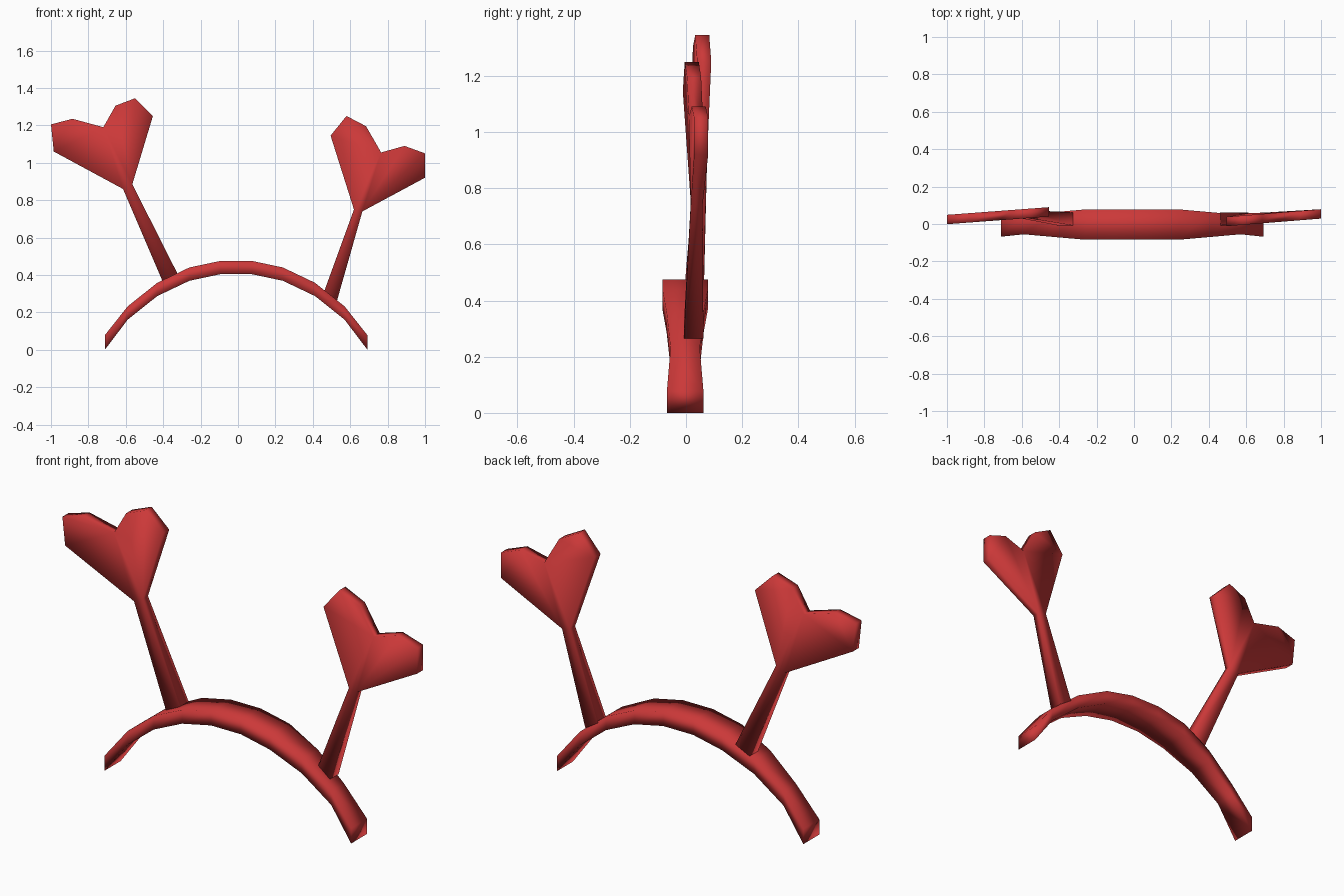
import bpy
import bmesh

if "Cube" in bpy.data.objects:
    bpy.data.objects.remove(bpy.data.objects["Cube"])

red = bpy.data.materials.new("red")
red.diffuse_color = (0.6, 0.04, 0.04, 1)
red.use_nodes = True
red.node_tree.nodes["Principled BSDF"].inputs["Base Color"].default_value = red.diffuse_color


def finish(bm, name):
    bmesh.ops.recalc_face_normals(bm, faces=bm.faces)
    for f in bm.faces:
        f.smooth = True
    mesh = bpy.data.meshes.new(name)
    bm.to_mesh(mesh)
    bm.free()
    mesh.materials.append(red)
    obj = bpy.data.objects.new(name, mesh)
    bpy.context.collection.objects.link(obj)
    return obj


def bridge(bm, a, b):
    n = len(a)
    for i in range(n):
        bm.faces.new((a[i], a[(i + 1) % n], b[(i + 1) % n], b[i]))


# Arched head band: x, top z, half width
def build_band():
    half = [(0.085, 0.475, 0.081), (0.25, 0.44, 0.081), (0.422, 0.358, 0.066),
            (0.58, 0.232, 0.052), (0.702, 0.078, 0.065)]
    stations = [(-x, z, w) for x, z, w in reversed(half)] + half
    bm = bmesh.new()
    rings = []
    for x, z, w in stations:
        x -= 0.01
        t = 0.078 if abs(x) > 0.65 else 0.071
        rings.append([bm.verts.new(p) for p in (
            (x, -w - 0.003, z), (x, w - 0.003, z),
            (x, w - 0.003, z - t), (x, -w - 0.003, z - t))])
    for a, b in zip(rings, rings[1:]):
        bridge(bm, a, b)
    bm.faces.new(rings[0])
    bm.faces.new(rings[-1])
    finish(bm, "head_band")


# Heart on a tapered stem; outline runs from left tip over the lobes to right tip
def build_heart(name, outline, base, y_of, tip_y):
    bm = bmesh.new()
    last = len(outline) - 1
    front, back = [], []
    for i, (x, z) in enumerate(outline):
        tip = i in (0, last)
        y, h = (tip_y, 0.021) if tip else (y_of(x), 0.025)
        front.append(bm.verts.new((x, y - h, z)))
        back.append(bm.verts.new((x, y + h, z)))
    notch = 4
    for side in (front, back):
        bm.faces.new(side[:notch + 1])
        bm.faces.new(side[notch:])
        bm.faces.new((side[0], side[notch], side[last]))
    for i in range(last):
        bm.faces.new((front[i], front[i + 1], back[i + 1], back[i]))
    # Stem shares the heart's tip
    (xl, zl), (xr, zr) = base
    foot = [bm.verts.new(p) for p in (
        (xl, -0.008, zl), (xr, -0.008, zr), (xr, 0.062, zr), (xl, 0.062, zl))]
    bridge(bm, foot, [front[0], front[last], back[last], back[0]])
    bm.faces.new(foot)
    finish(bm, name)


build_band()
build_heart("left_heart",
            [(-0.615, 0.86), (-0.985, 1.06), (-1.0, 1.205), (-0.885, 1.235),
             (-0.72, 1.19), (-0.655, 1.305), (-0.55, 1.345), (-0.455, 1.25),
             (-0.565, 0.885)],
            [(-0.405, 0.37), (-0.325, 0.41)],
            lambda x: 0.024 + (x + 1) * 0.075, 0.053)
build_heart("right_heart",
            [(0.62, 0.75), (0.495, 1.145), (0.58, 1.25), (0.685, 1.195),
             (0.765, 1.055), (0.89, 1.09), (1.0, 1.05), (1.0, 0.92),
             (0.665, 0.74)],
            [(0.46, 0.31), (0.53, 0.265)],
            lambda x: 0.014 + (x - 0.5) * 0.08, 0.038)
